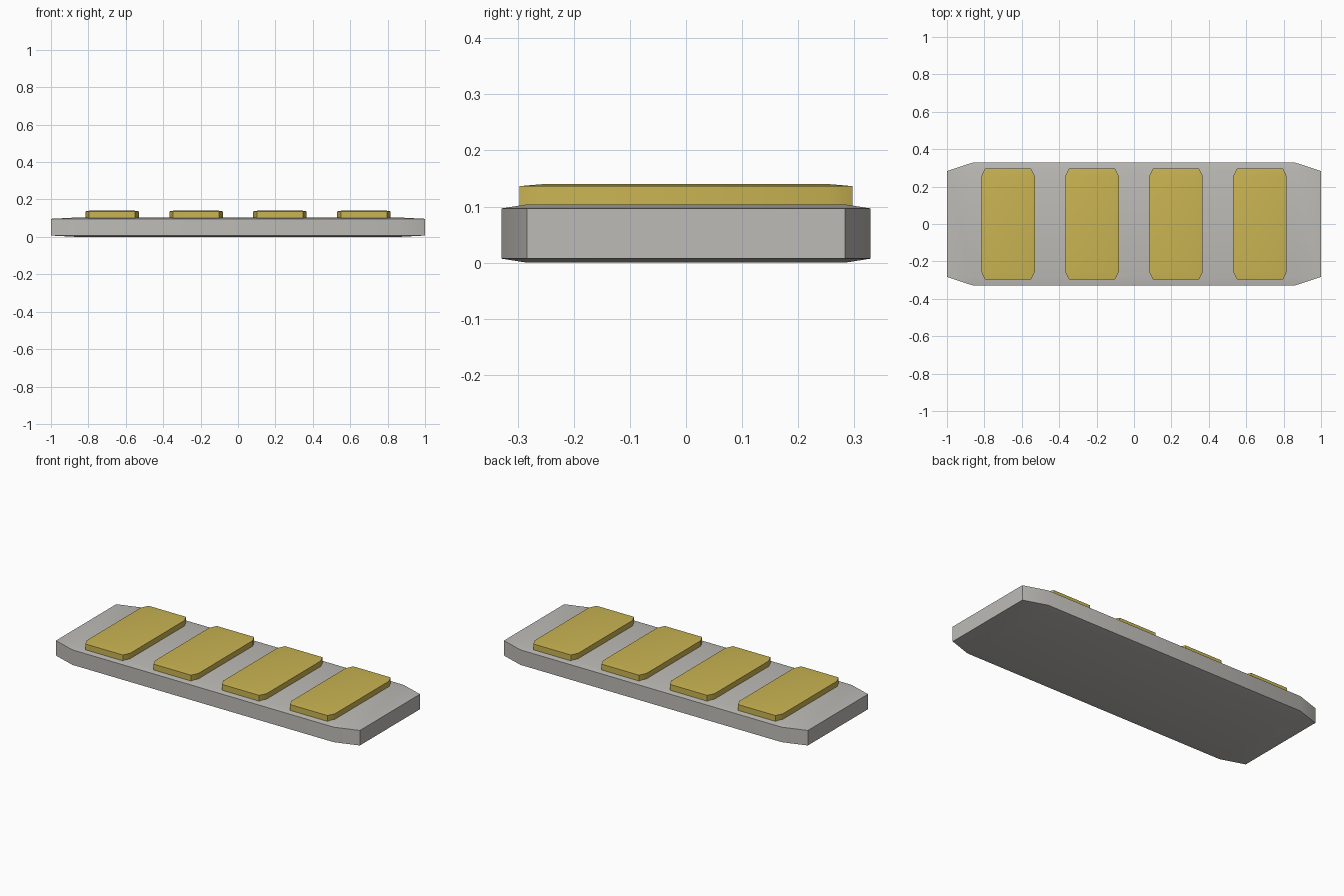
import bpy
import bmesh
from math import radians
from mathutils import Vector

default = bpy.data.objects.get("Cube")
if default:
    bpy.data.objects.remove(default, do_unlink=True)


def material(name, rgb):
    mat = bpy.data.materials.new(name)
    mat.use_nodes = True
    mat.diffuse_color = (*rgb, 1)
    mat.node_tree.nodes["Principled BSDF"].inputs["Base Color"].default_value = (*rgb, 1)
    return mat


def bevelled_slab(name, size, x, bottom, mat):
    """Bevelled unit cube stretched to size, so its bevels stretch with it."""
    bm = bmesh.new()
    bmesh.ops.create_cube(bm, size=1)
    bmesh.ops.bevel(bm, geom=bm.edges[:], offset=0.07, segments=1,
                    affect='EDGES', profile=0.5)
    bmesh.ops.scale(bm, vec=Vector(size), verts=bm.verts)
    bmesh.ops.recalc_face_normals(bm, faces=bm.faces)
    mesh = bpy.data.meshes.new(name)
    bm.to_mesh(mesh)
    bm.free()
    mesh.materials.append(mat)
    obj = bpy.data.objects.new(name, mesh)
    obj.location = (x, 0, bottom + size[2] / 2)
    bpy.context.collection.objects.link(obj)
    bpy.ops.object.select_all(action='DESELECT')
    obj.select_set(True)
    bpy.context.view_layer.objects.active = obj
    bpy.ops.object.shade_smooth_by_angle(angle=radians(30))
    return obj


grey = material("light_grey", (0.51, 0.5, 0.47))
gold = material("gold", (0.59, 0.46, 0.085))

# Base plate
bevelled_slab("base_plate", (2.0, 0.658, 0.104), 0, 0, grey)

# Row of raised pads, sunk slightly into the plate
for i in range(4):
    bevelled_slab(f"raised_pad_{i + 1}", (0.286, 0.594, 0.05),
                  (i - 1.5) * 0.449, 0.09, gold)
